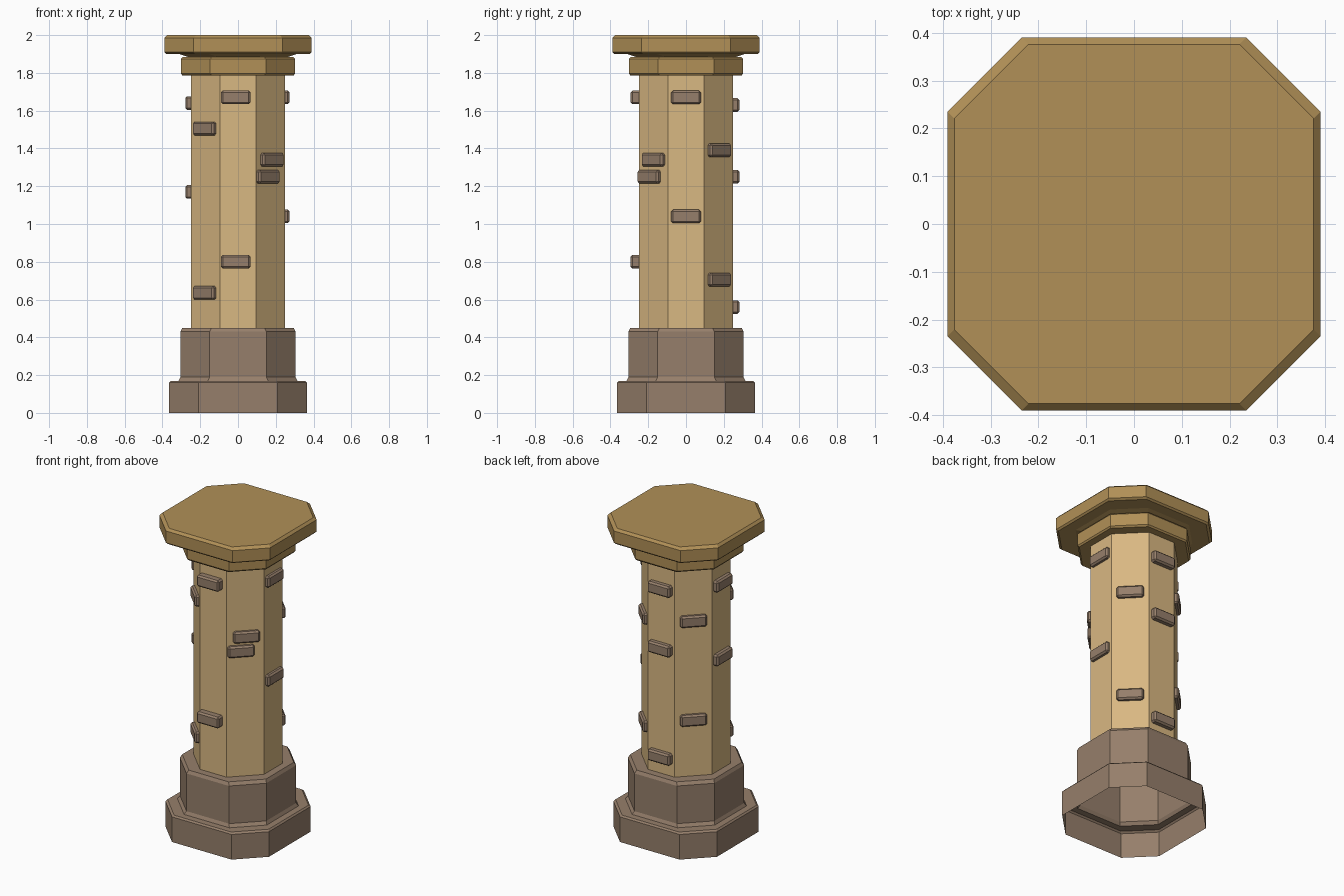
import bpy, bmesh, math
from mathutils import Matrix, Vector

cube = bpy.data.objects.get("Cube")
if cube:
    bpy.data.objects.remove(cube, do_unlink=True)


def material(name, rgb):
    lin = [((c / 255 + 0.055) / 1.055) ** 2.4 for c in rgb] + [1.0]
    m = bpy.data.materials.new(name)
    m.use_nodes = True
    m.diffuse_color = lin
    m.node_tree.nodes["Principled BSDF"].inputs["Base Color"].default_value = lin
    return m


SAND = material("sand stone", (217, 184, 130))
GOLD = material("ochre stone", (177, 144, 87))
BROWN = material("brown stone", (150, 127, 107))
CHAMFER = 0.155  # every tier keeps the same corner cut


def finish(bm, name, mat):
    me = bpy.data.meshes.new(name)
    bm.to_mesh(me)
    bm.free()
    me.materials.append(mat)
    ob = bpy.data.objects.new(name, me)
    bpy.context.collection.objects.link(ob)
    return ob


def tiers(name, profile, mat, close_top=False):
    """Stack of chamfered-square rings, one per (half width, height)."""
    bm = bmesh.new()
    rings = []
    for h, z in profile:
        c = h - CHAMFER
        ring = []
        for k in range(4):
            turn = Matrix.Rotation(k * math.pi / 2, 3, "Z")
            ring += [bm.verts.new(turn @ Vector(p)) for p in ((h, -c, z), (h, c, z))]
        rings.append(ring)
    for a, b in zip(rings, rings[1:]):
        for i in range(8):
            j = (i + 1) % 8
            bm.faces.new((a[i], a[j], b[j], b[i]))
    if close_top:
        bm.faces.new(rings[-1])
    return finish(bm, name, mat)


def brick(name, angle, z, face, out, shift=0.0):
    """Bevelled brick standing proud of one shaft face."""
    inner = face - 0.02
    depth = face + out - inner
    bm = bmesh.new()
    bmesh.ops.create_cube(bm, size=1)
    bmesh.ops.scale(bm, vec=(depth, 0.157, 0.072), verts=bm.verts)
    bmesh.ops.bevel(bm, geom=bm.edges[:], offset=0.01, segments=1, affect="EDGES")
    bmesh.ops.translate(bm, vec=(inner + depth / 2, shift, z), verts=bm.verts)
    bmesh.ops.rotate(bm, matrix=Matrix.Rotation(math.radians(angle), 3, "Z"), verts=bm.verts)
    return finish(bm, name, BROWN)


# Stepped hollow base
tiers("base", [(0.365, 0), (0.365, 0.16), (0.356, 0.17), (0.315, 0.17),
               (0.305, 0.19), (0.305, 0.43), (0.295, 0.45), (0.249, 0.45)], BROWN)

# Shaft
tiers("shaft", [(0.249, 0.44), (0.249, 1.8)], SAND)

# Capital with overhanging top slab
tiers("capital", [(0.249, 1.787), (0.295, 1.787), (0.302, 1.797), (0.302, 1.873),
                  (0.295, 1.883), (0.26, 1.883), (0.31, 1.9), (0.38, 1.9),
                  (0.39, 1.91), (0.39, 1.985), (0.376, 2.0)], GOLD, True)

# Bricks: face angle, face distance, protrusion, [(height, sideways shift)]
flat, diag = 0.249, 0.243
layout = {
    "front": (-90, flat, 0.045, [(1.67, -0.012), (0.80, -0.012)]),
    "right": (0, flat, 0.024, [(1.67, 0), (1.04, 0)]),
    "left": (180, flat, 0.03, [(1.64, 0), (1.17, 0)]),
    "back": (90, flat, 0.034, [(1.63, 0), (1.25, 0), (0.56, 0)]),
    "front_left": (-135, diag, 0.024, [(1.505, 0), (0.635, 0)]),
    "front_right": (-45, diag, 0.024, [(1.34, 0.005), (1.25, -0.026)]),
    "back_right": (45, diag, 0.024, [(1.39, 0), (0.705, 0)]),
    "back_left": (135, diag, 0.024, [(1.44, 0), (0.81, 0)]),
}
for side, (angle, face, out, spots) in layout.items():
    for n, (z, shift) in enumerate(spots, 1):
        brick(f"brick_{side}_{n}", angle, z, face, out, shift)
